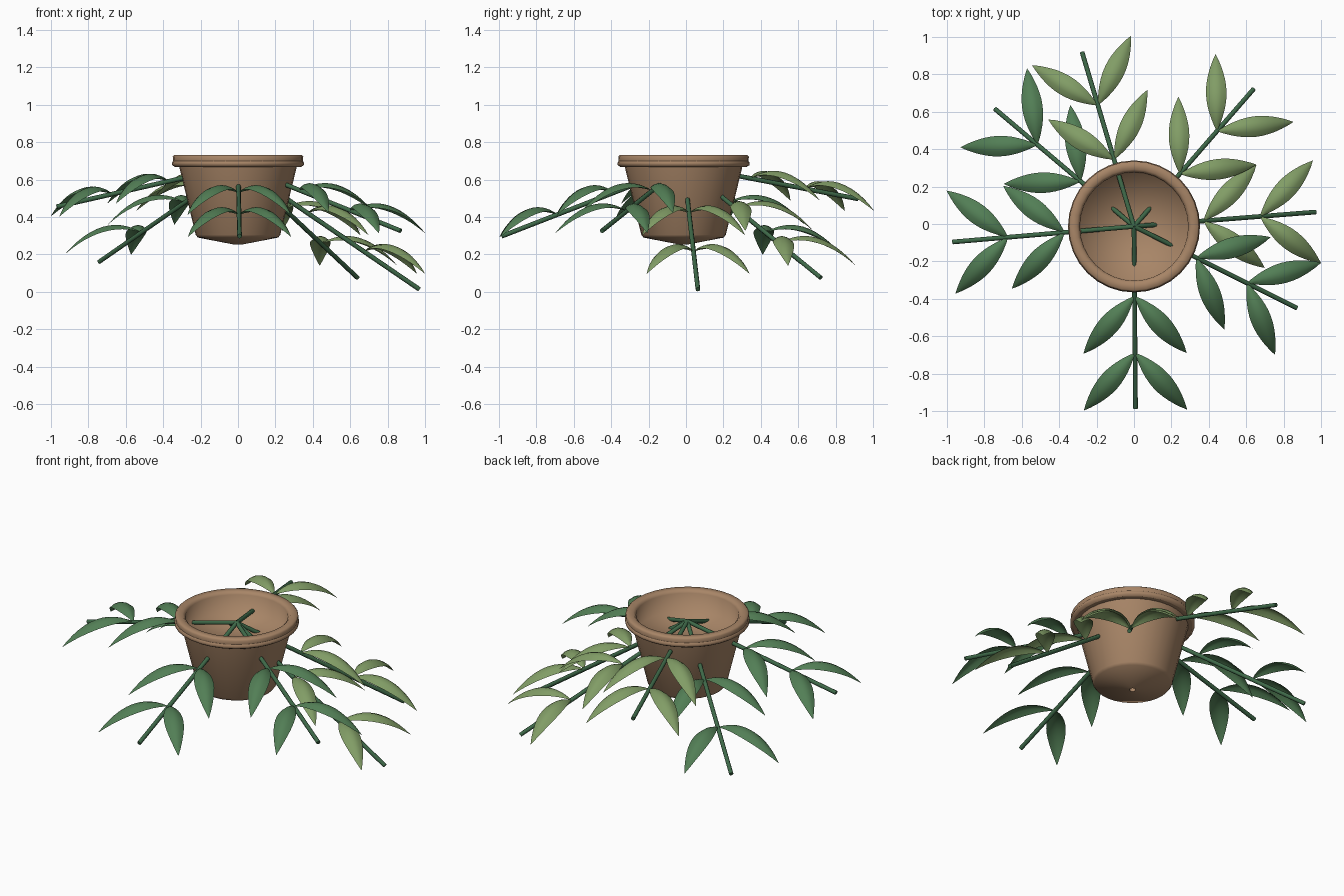
import bpy, bmesh
from math import sin, cos, pi, radians, atan2
from mathutils import Vector

cube = bpy.data.objects.get("Cube")
if cube:
    bpy.data.objects.remove(cube, do_unlink=True)

CENTRE = Vector((0, -0.013, 0))
REACH = 0.973        # horizontal stem length
CROWN = 0.675        # height where the stems meet


def material(name, rgb):
    m = bpy.data.materials.new(name)
    m.use_nodes = True
    m.diffuse_color = (*rgb, 1)
    m.node_tree.nodes["Principled BSDF"].inputs["Base Color"].default_value = (*rgb, 1)
    return m


clay = material("clay", (0.39, 0.235, 0.135))
stem_green = material("stem green", (0.048, 0.14, 0.065))
dark_leaf = material("dark leaf green", (0.085, 0.21, 0.092))
light_leaf = material("light leaf green", (0.22, 0.335, 0.132))


def add_object(name, bm, mat):
    """Make an object, smooth except for many-sided end caps."""
    mesh = bpy.data.meshes.new(name)
    for f in bm.faces:
        f.smooth = len(f.verts) <= 4
    bm.to_mesh(mesh)
    bm.free()
    mesh.materials.append(mat)
    ob = bpy.data.objects.new(name, mesh)
    bpy.context.collection.objects.link(ob)
    return ob


def lathe(name, profile, sharp_rings, mat, sides=32):
    """Revolve (radius, height) points; a radius of 0 closes an end."""
    bm = bmesh.new()
    rings = []
    for r, z in profile:
        if r == 0:
            rings.append([bm.verts.new((0, 0, z))] * sides)
        else:
            rings.append([bm.verts.new((r * cos(2 * pi * i / sides), r * sin(2 * pi * i / sides), z))
                          for i in range(sides)])
    for a, b in zip(rings, rings[1:]):
        for i in range(sides):
            j = (i + 1) % sides
            bm.faces.new(list(dict.fromkeys((a[i], a[j], b[j], b[i]))))
    for k in sharp_rings:
        for i in range(sides):
            bm.edges.get((rings[k][i], rings[k][(i + 1) % sides])).smooth = False
    ob = add_object(name, bm, mat)
    ob.location = CENTRE


# Pot: drain hole, shallow conical base, flared wall, beaded round rim, recessed inside
pot_profile = [(0, 0.275), (0.018, 0.275), (0.018, 0.252), (0.215, 0.29), (0.226, 0.305),
               (0.314, 0.667), (0.338, 0.668), (0.352, 0.677), (0.353, 0.69), (0.347, 0.699),
               (0.349, 0.722), (0.341, 0.731), (0.305, 0.731), (0.29, 0.715),
               (0.286, 0.605), (0, 0.605)]
lathe("pot", pot_profile, (1, 2, 5, 6, 9), clay)


def make_stem(name, start, end, radius=0.0125):
    bm = bmesh.new()
    axis = end - start
    bmesh.ops.create_cone(bm, cap_ends=True, segments=8, radius1=radius, radius2=radius,
                          depth=axis.length)
    bmesh.ops.rotate(bm, verts=bm.verts, matrix=axis.to_track_quat('Z', 'Y').to_matrix())
    bmesh.ops.translate(bm, verts=bm.verts, vec=(start + end) / 2)
    add_object(name, bm, stem_green)


def make_leaf(name, base, yaw, mat, length=0.413, half_width=0.055, droop=0.028, steps=12):
    """Arched lens-shaped blade with drooping edges that rises from the stem, then falls."""
    bm = bmesh.new()
    along = Vector((cos(yaw), sin(yaw), 0))
    across = Vector((-sin(yaw), cos(yaw), 0))
    columns = (-1, -0.5, 0, 0.5, 1)
    rows = []
    for i in range(steps + 1):
        t = i / steps
        mid = base + along * length * t + Vector((0, 0, 0.24 * t - 0.36 * t * t))
        if i in (0, steps):
            rows.append([bm.verts.new(mid)] * len(columns))
        else:
            swell = sin(pi * t) ** 0.9
            rows.append([bm.verts.new(mid + across * half_width * swell * s
                                      - Vector((0, 0, droop * swell * s * s))) for s in columns])
    for a, b in zip(rows, rows[1:]):
        for k in range(len(columns) - 1):
            bm.faces.new(list(dict.fromkeys((a[k], b[k], b[k + 1], a[k + 1]))))
    add_object(name, bm, mat)


# Stems: direction (x, y), tip height and leaf colour
stems = {
    "right_side": (-0.968, -0.083, 0.455, dark_leaf),
    "back_right": (-0.743, 0.628, 0.16, dark_leaf),
    "back": (-0.278, 0.933, 0.497, light_leaf),
    "back_left": (0.64, 0.735, 0.075, light_leaf),
    "left_side": (0.973, 0.077, 0.013, light_leaf),
    "front_left": (0.87, -0.436, 0.326, dark_leaf),
    "front": (0.008, -0.97, 0.297, dark_leaf),
}
for place, (dx, dy, tip_z, leaf_mat) in stems.items():
    heading = atan2(dy, dx)
    start = CENTRE + Vector((0, 0, CROWN))
    end = CENTRE + Vector((REACH * cos(heading), REACH * sin(heading), tip_z))
    make_stem(place + "_stem", start, end)
    # Two opposite pairs of leaves
    for pair, distance in (("inner", 0.372), ("outer", 0.675)):
        base = start.lerp(end, distance / REACH)
        for side, turn in (("a", 1), ("b", -1)):
            make_leaf(f"{place}_{pair}_leaf_{side}", base, heading + turn * radians(42), leaf_mat)
